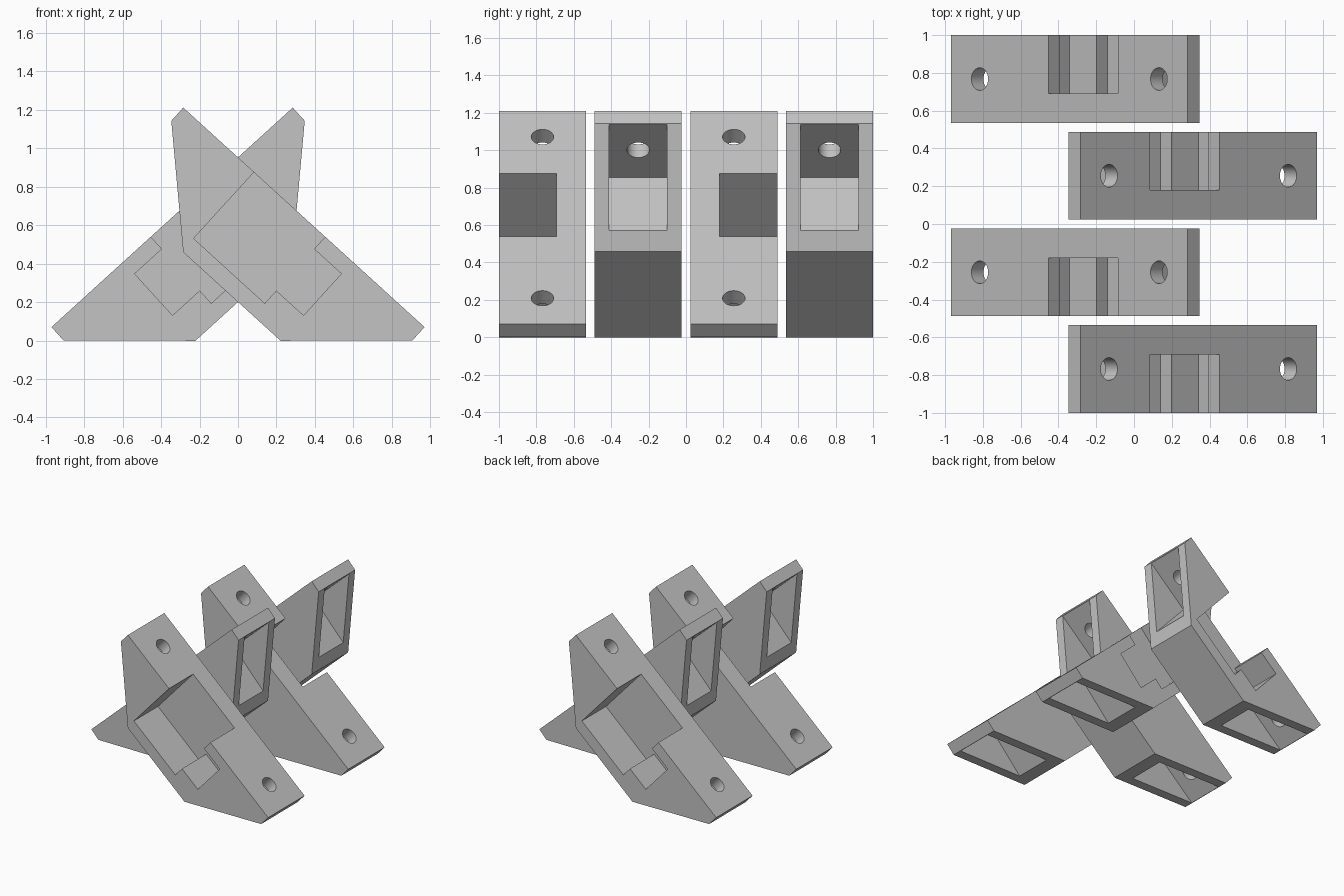
import bpy, bmesh, math
from mathutils import Vector

if "Cube" in bpy.data.objects:
    bpy.data.objects.remove(bpy.data.objects["Cube"])

grey = bpy.data.materials.new("mid_grey")
grey.diffuse_color = (0.55, 0.55, 0.55, 1)
grey.use_nodes = True
grey.node_tree.nodes["Principled BSDF"].inputs["Base Color"].default_value = grey.diffuse_color

# Sloped working frame: u runs down the slope, d is depth below the sloped face
MID = Vector((0.3425, 0, 0.64))
U = Vector((0.74, 0, -0.673)).normalized()
D = Vector((-0.673, 0, -0.74)).normalized()


def place(u, d, y, side):
    p = MID + U * u + D * d
    return Vector((p.x * side, y, p.z))


def make_object(name, bm):
    bmesh.ops.recalc_face_normals(bm, faces=bm.faces)
    mesh = bpy.data.meshes.new(name)
    bm.to_mesh(mesh)
    bm.free()
    mesh.materials.append(grey)
    ob = bpy.data.objects.new(name, mesh)
    bpy.context.collection.objects.link(ob)
    return ob


def loft(name, ring_a, ring_b):
    bm = bmesh.new()
    a = [bm.verts.new(p) for p in ring_a]
    b = [bm.verts.new(p) for p in ring_b]
    bm.faces.new(a)
    bm.faces.new(b)
    for i in range(len(a)):
        j = (i + 1) % len(a)
        bm.faces.new((a[i], a[j], b[j], b[i]))
    return make_object(name, bm)


def prism(name, profile, y0, y1, side):
    return loft(name, [place(u, d, y0, side) for u, d in profile],
                [place(u, d, y1, side) for u, d in profile])


def hole(name, u, y, side, r=0.06, n=32):
    ang = [2 * math.pi * i / n for i in range(n)]
    rings = [[place(u + r * math.cos(t), d, y + r * math.sin(t), side) for t in ang]
             for d in (-0.1, 0.16)]
    return loft(name, *rings)


def cut(ob, cutter):
    mod = ob.modifiers.new("cut", 'BOOLEAN')
    mod.operation = 'DIFFERENCE'
    mod.solver = 'EXACT'
    mod.object = cutter
    bpy.context.view_layer.objects.active = ob
    bpy.ops.object.modifier_apply(modifier=mod.name)
    bpy.data.objects.remove(cutter)


BODY = [(-0.8475, 0), (0.8475, 0), (0.8475, 0.0925),
        (0.342, 0.556), (-0.342, 0.556), (-0.8475, 0.0925)]
POCKET = [(-0.35, -0.1), (0.15, -0.1), (0.15, 0.086), (0.341, 0.086),
          (0.341, 0.378), (0.15, 0.378), (0.15, 0.467), (-0.35, 0.467)]
HALF = 0.2325


def bracket(name, yc, side, opening):
    ob = prism(name, BODY, yc - HALF, yc + HALF, side)
    # stepped pocket open on one flank and on the sloped face
    cut(ob, prism("pocket_cutter", POCKET, yc + opening * (HALF + 0.1),
                  yc + opening * (HALF - 0.308), side))
    for end in (-1, 1):
        # screw recess under each end plate
        recess = [(end * 0.424, 0.095), (end * 1.1, 0.095),
                  (end * 1.1, 0.8), (end * 0.424, 0.8)]
        cut(ob, prism("recess_cutter", recess, yc - 0.155, yc + 0.155, side))
        # screw hole through each end plate
        cut(ob, hole("hole_cutter", end * 0.641, yc, side))
    bpy.ops.object.select_all(action='DESELECT')
    ob.select_set(True)
    bpy.context.view_layer.objects.active = ob
    bpy.ops.object.shade_smooth_by_angle(angle=math.radians(30))


# Four brackets, alternating lean, pockets facing outward front and back
bracket("front_right_bracket", -0.7675, 1, -1)
bracket("front_left_bracket", -0.2555, -1, -1)
bracket("back_right_bracket", 0.2555, 1, 1)
bracket("back_left_bracket", 0.7675, -1, 1)
